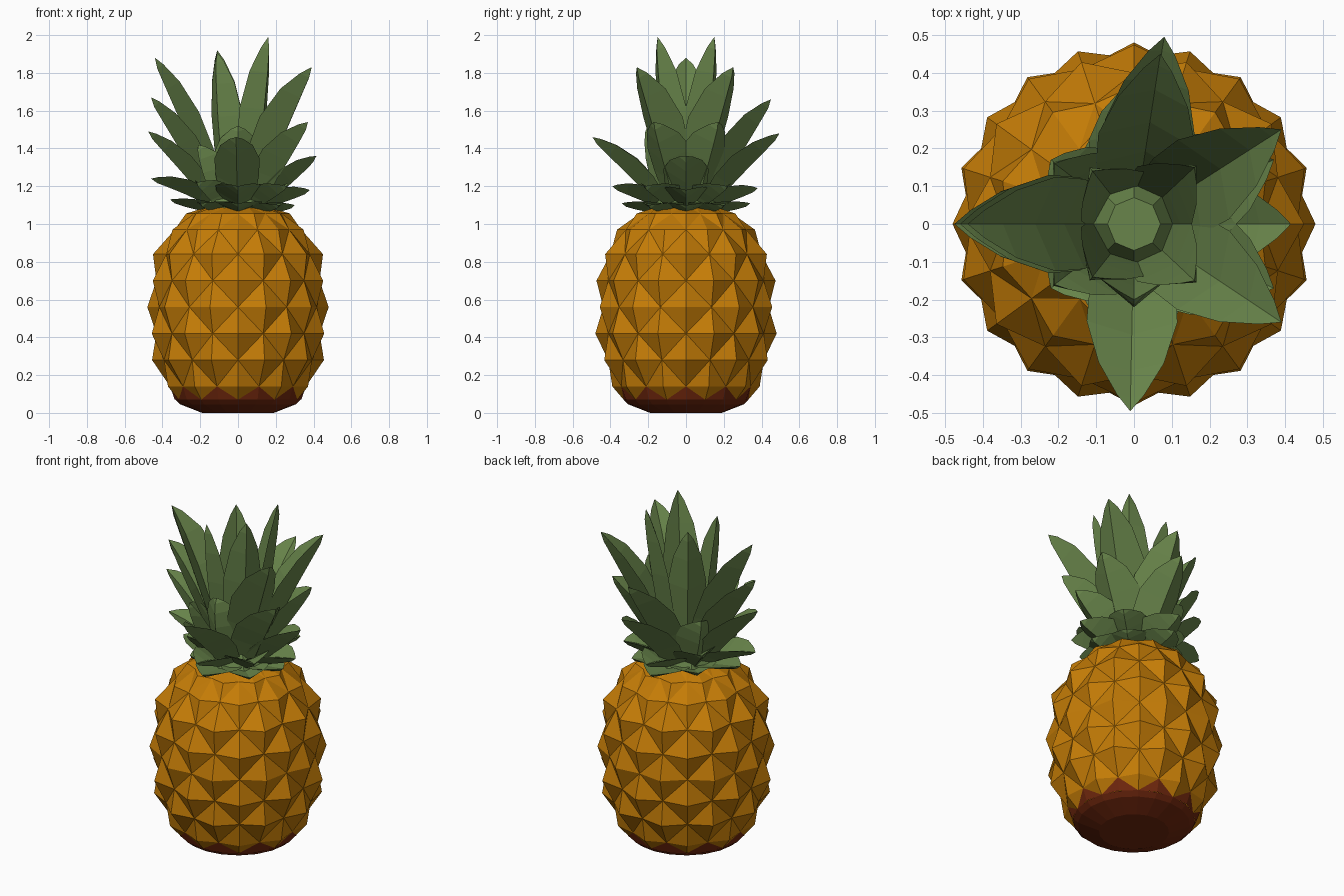
import bpy, math
from mathutils import Vector

if "Cube" in bpy.data.objects:
    bpy.data.objects.remove(bpy.data.objects["Cube"])


def material(name, rgb):
    m = bpy.data.materials.new(name)
    m.diffuse_color = (*rgb, 1)
    m.use_nodes = True
    m.node_tree.nodes["Principled BSDF"].inputs["Base Color"].default_value = m.diffuse_color
    return m


ORANGE = material("golden_orange", (0.55, 0.2, 0.002))
BROWN = material("red_brown", (0.16, 0.02, 0.004))
GREEN = material("leaf_green", (0.14, 0.235, 0.07))


def make(name, verts, faces, mats, idx=None):
    me = bpy.data.meshes.new(name)
    me.from_pydata(verts, [], faces)
    for m in mats:
        me.materials.append(m)
    if idx:
        for p, i in zip(me.polygons, idx):
            p.material_index = i
    me.update()
    ob = bpy.data.objects.new(name, me)
    bpy.context.collection.objects.link(ob)
    return ob


# Fruit body: rings of alternating peaks and valleys give the diamond studs
N = 20
ROWS = [(0.07, 0.335, 0.33), (0.14, 0.39, 0.36), (0.28, 0.455, 0.412),
        (0.42, 0.48, 0.432), (0.56, 0.48, 0.438), (0.70, 0.474, 0.432),
        (0.84, 0.45, 0.40), (0.97, 0.365, 0.335), (1.055, 0.275, 0.245),
        (1.095, 0.16, 0.15)]


def is_peak(i, j):
    return (i + j) % 2 == 0


verts, faces, idx = [], [], []
for i, (z, hi, lo) in enumerate(ROWS):
    for j in range(N):
        r = hi if is_peak(i, j) else lo
        a = 2 * math.pi * j / N
        verts.append((r * math.cos(a), r * math.sin(a), z))
for i in range(len(ROWS) - 1):
    for j in range(N):
        k = (j + 1) % N
        a, b, c, d = i * N + j, i * N + k, (i + 1) * N + k, (i + 1) * N + j
        # split every cell along its valley-to-valley diagonal
        if is_peak(i, j):
            faces += [(a, b, d), (b, c, d)]
        else:
            faces += [(a, b, c), (a, c, d)]
        # the triangles under the lowest studs belong to the brown base
        idx += [1 if i == 0 else 0, 0]
top = (len(ROWS) - 1) * N
faces.append(tuple(range(top, top + N)))
idx.append(0)
make("fruit_body", verts, faces, [ORANGE, BROWN], idx)

# Brown base: shallow bowl under the studs
verts, faces = [], []
for z, r in [(0, 0.19), (0.045, 0.305), (0.07, 0.332)]:
    for j in range(N):
        a = 2 * math.pi * j / N
        verts.append((r * math.cos(a), r * math.sin(a), z))
for i in range(2):
    for j in range(N):
        k = (j + 1) % N
        faces.append((i * N + j, i * N + k, (i + 1) * N + k, (i + 1) * N + j))
faces.append(tuple(reversed(range(N))))
make("fruit_base", verts, faces, [BROWN])

# Crown core hidden between the leaves
bpy.ops.mesh.primitive_cone_add(vertices=8, radius1=0.19, radius2=0.07, depth=0.25,
                                location=(0, 0, 1.2))
core = bpy.context.object
core.name = "crown_core"
core.data.materials.append(GREEN)

PROFILE = [(0, 0.75), (0.25, 0.95), (0.5, 1.0), (0.75, 0.72), (0.92, 0.3)]


def leaf(name, tip, z0, r0, half, fold, rise):
    """Folded blade along a curve from the crown axis out to the tip."""
    tip = Vector(tip)
    out = Vector((tip.x, tip.y, 0)).normalized()
    side = Vector((-out.y, out.x, 0))
    p0 = out * r0 + Vector((0, 0, z0))
    reach = math.hypot(tip.x, tip.y)
    p1 = out * (r0 + (reach - r0) * 0.36) + Vector((0, 0, z0 + (tip.z - z0) * rise))
    verts, faces = [], []
    for t, w in PROFILE:
        c = p0 * (1 - t) ** 2 + p1 * 2 * t * (1 - t) + tip * t * t
        tan = ((p1 - p0) * (1 - t) + (tip - p1) * t).normalized()
        inner = side.cross(tan)
        if inner.dot(Vector((0, 0, 1)) - out) < 0:
            inner.negate()
        edge = inner * fold * w * 0.5
        verts += [c + side * half * w + edge, c - inner * fold * w * 0.1,
                  c - side * half * w + edge, c - inner * (fold * w * 0.5 + 0.01)]
    for s in range(len(PROFILE) - 1):
        for q in range(4):
            a, b = s * 4 + q, s * 4 + (q + 1) % 4
            faces.append((a, b, b + 4, a + 4))
    verts.append(tip)
    e, n = (len(PROFILE) - 1) * 4, len(verts) - 1
    faces += [(e + q, e + (q + 1) % 4, n) for q in range(4)]
    faces.append((3, 2, 1, 0))
    make(name, verts, faces, [GREEN])


# Leaf tiers: (name, base z, base radius, half width, fold, rise), tip points
TIERS = [
    (("top_leaf", 1.2, 0.09, 0.105, 0.07, 0.55),
     [(0.16, 0.15, 1.99), (0.16, -0.15, 1.99), (-0.11, 0.14, 1.92), (-0.11, -0.14, 1.91)]),
    (("tall_leaf", 1.18, 0.11, 0.125, 0.10, 0.62),
     [(-0.44, 0, 1.88), (0.39, 0.25, 1.83), (0.39, -0.26, 1.83)]),
    (("upper_leaf", 1.15, 0.12, 0.13, 0.10, 0.62),
     [(-0.46, 0, 1.67), (0.07, 0.45, 1.66), (0.37, 0.17, 1.54), (0.37, -0.17, 1.54),
      (0.0, -0.2, 1.52)]),
    (("middle_leaf", 1.13, 0.13, 0.12, 0.085, 0.62),
     [(-0.475, 0, 1.49), (0.08, 0.495, 1.48), (-0.01, -0.495, 1.46), (0.415, 0, 1.36),
      (-0.21, 0.16, 1.42), (-0.21, -0.16, 1.42)]),
    (("low_leaf", 1.11, 0.12, 0.12, 0.07, 0.9),
     [(-0.46, 0, 1.24), (0, 0.38, 1.19), (0, -0.39, 1.2), (0.38, 0, 1.18),
      (0.26, 0.22, 1.2), (0.26, -0.22, 1.2), (-0.22, 0.17, 1.22), (-0.22, -0.17, 1.22)]),
    (("bottom_leaf", 1.085, 0.1, 0.13, 0.045, 0.5),
     [(-0.36, 0, 1.13), (0.30, 0, 1.1), (0, 0.34, 1.11), (0, -0.34, 1.11),
      (0.22, 0.2, 1.1), (0.22, -0.2, 1.1), (-0.2, 0.17, 1.11), (-0.2, -0.17, 1.11)]),
]
for (name, *shape), tips in TIERS:
    for n, tip in enumerate(tips):
        leaf(f"{name}_{n + 1}", tip, *shape)
